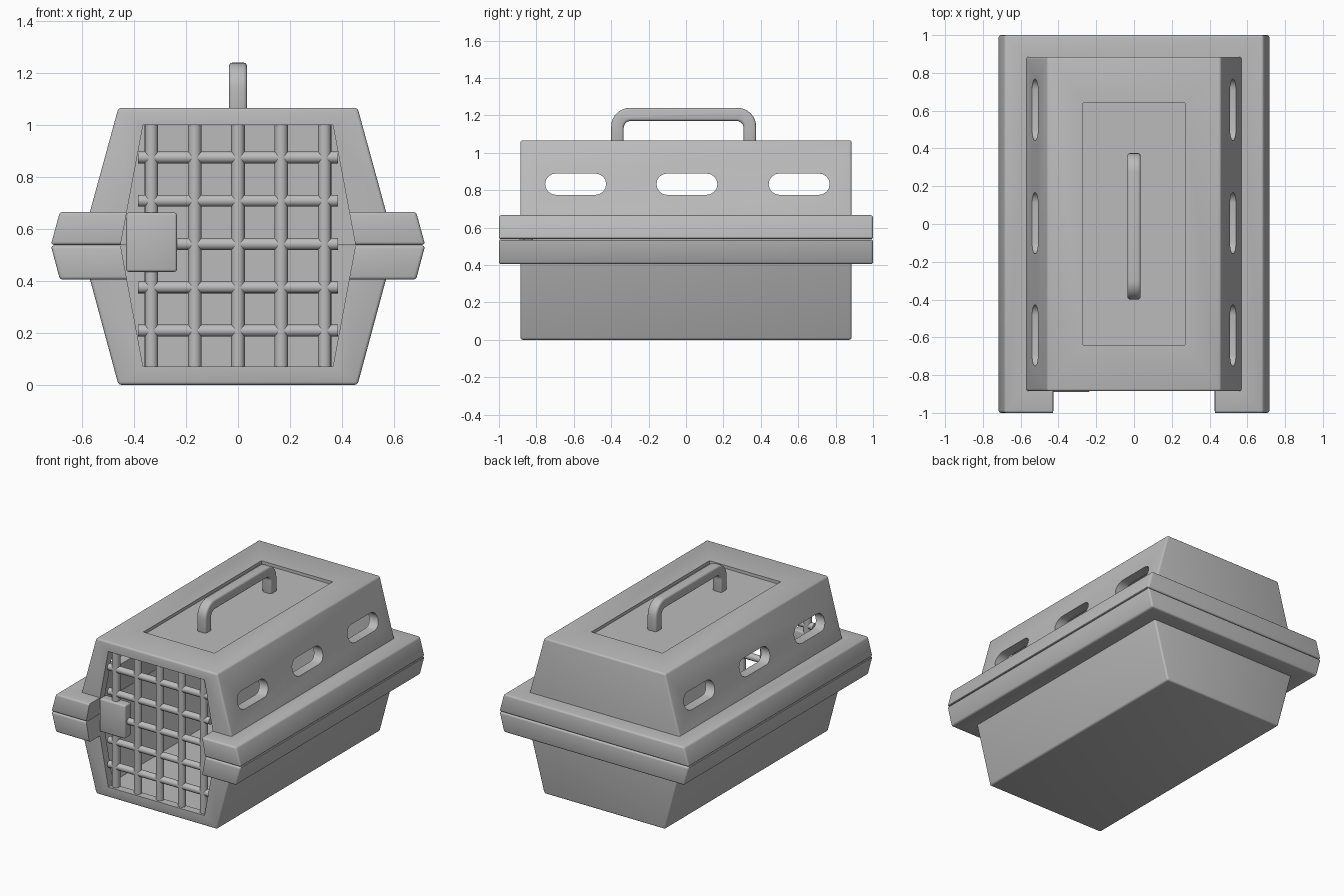
import bpy, bmesh, math
from mathutils import Vector, Matrix

if "Cube" in bpy.data.objects:
    bpy.data.objects.remove(bpy.data.objects["Cube"], do_unlink=True)

grey = bpy.data.materials.new("grey_plastic")
grey.use_nodes = True
colour = (0.5, 0.5, 0.5, 1)
grey.diffuse_color = colour
grey.node_tree.nodes["Principled BSDF"].inputs["Base Color"].default_value = colour

SEAM = 0.5375
FRONT, BACK = -0.885, 0.885


def add_object(name, bm):
    bmesh.ops.recalc_face_normals(bm, faces=bm.faces)
    mesh = bpy.data.meshes.new(name)
    bm.to_mesh(mesh)
    bm.free()
    mesh.materials.append(grey)
    obj = bpy.data.objects.new(name, mesh)
    bpy.context.collection.objects.link(obj)
    return obj


def prism(name, points, axis, start, end, bevel=0):
    """Extrude a flat outline along x (outline in y, z) or y (outline in x, z)."""
    def place(p, d):
        return (d, p[0], p[1]) if axis == "x" else (p[0], d, p[1])
    bm = bmesh.new()
    face = bm.faces.new([bm.verts.new(place(p, start)) for p in points])
    new = bmesh.ops.extrude_face_region(bm, geom=[face])["geom"]
    shift = Vector(place((0, 0), end - start))
    bmesh.ops.translate(bm, vec=shift, verts=[v for v in new if isinstance(v, bmesh.types.BMVert)])
    bmesh.ops.recalc_face_normals(bm, faces=bm.faces)
    if bevel:
        sharp = [e for e in bm.edges if e.calc_face_angle(0) > math.radians(35)]
        bmesh.ops.bevel(bm, geom=sharp, offset=bevel, segments=3, profile=0.5, affect="EDGES")
    return add_object(name, bm)


def select_only(obj):
    bpy.ops.object.select_all(action="DESELECT")
    obj.select_set(True)
    bpy.context.view_layer.objects.active = obj


def combine(obj, other, operation):
    mod = obj.modifiers.new("cut", "BOOLEAN")
    mod.operation, mod.object, mod.solver = operation, other, "EXACT"
    select_only(obj)
    bpy.ops.object.modifier_apply(modifier=mod.name)
    bpy.data.objects.remove(other, do_unlink=True)


def symmetric(half):
    """Mirror the right half of an outline across x = 0."""
    return half + [(-x, z) for x, z in reversed(half)]


def arc(cx, cz, r, a0, a1, n=8):
    angles = [math.radians(a0 + (a1 - a0) * i / n) for i in range(n + 1)]
    return [(cx + r * math.cos(a), cz + r * math.sin(a)) for a in angles]


def hollow(shell):
    """Cut the inside and the door opening out of a shell half."""
    inside = symmetric([(0.405, 0.055), (0.54, SEAM), (0.405, 1.01)])
    doorway = symmetric([(0.365, 0.07), (0.452, SEAM), (0.365, 1.0)])
    combine(shell, prism("cutter", inside, "y", -0.83, 0.83), "DIFFERENCE")
    combine(shell, prism("cutter", doorway, "y", -1.2, -0.7), "DIFFERENCE")


# Lower tub with its rim
tub = prism("lower_tub", symmetric([(0.46, 0), (0.6, 0.52)]), "y", FRONT, BACK, 0.012)
rim = prism("rim", symmetric([(0.685, 0.405), (0.72, SEAM - 0.001)]), "y", -1, 1, 0.012)
combine(tub, rim, "UNION")
hollow(tub)

# Upper cover with its rim
cover = prism("upper_cover", symmetric([(0.6, 0.555), (0.46, 1.066)]), "y", FRONT, BACK, 0.012)
rim = prism("rim", symmetric([(0.72, SEAM + 0.001), (0.685, 0.666)]), "y", -1, 1, 0.012)
combine(cover, rim, "UNION")
hollow(cover)

# Shallow panel recess in the roof
recess = prism("cutter", symmetric([(0.27, 1.045), (0.27, 1.2)]), "y", -0.64, 0.64)
combine(cover, recess, "DIFFERENCE")

# Three rounded vents through both side walls
vent_r, vent_z = 0.057, 0.832
for y in (-0.59, 0.005, 0.605):
    slot = arc(y + 0.106, vent_z, vent_r, -90, 90) + arc(y - 0.106, vent_z, vent_r, 90, 270)
    combine(cover, prism("cutter", slot, "x", -1, 1), "DIFFERENCE")

# Carrying handle
outer = [(0.375, 1.03)] + arc(0.275, 1.14, 0.1, 0, 90) + arc(-0.3, 1.14, 0.1, 90, 180) + [(-0.4, 1.03)]
inner = [(-0.333, 1.03)] + arc(-0.295, 1.132, 0.038, 180, 90) + arc(0.27, 1.132, 0.038, 90, 0) + [(0.308, 1.03)]
handle = prism("handle", outer + inner, "x", -0.035, 0.035)
soften = handle.modifiers.new("soften", "BEVEL")
soften.width, soften.segments, soften.limit_method = 0.014, 3, "ANGLE"
soften.angle_limit = math.radians(50)
select_only(handle)
bpy.ops.object.modifier_apply(modifier=soften.name)

# Barred door
bm = bmesh.new()
door_y, spacing = -0.845, 0.1665


def bar(centre, length, radius, turn):
    bmesh.ops.create_cone(bm, cap_ends=True, segments=16, radius1=radius, radius2=radius, depth=length,
                          matrix=Matrix.Translation(centre) @ turn)


for i in range(-2, 3):
    bar((i * spacing, door_y, 0.535), 0.94, 0.026, Matrix())
    bar((0, door_y, 0.542 + i * spacing), 0.77, 0.023, Matrix.Rotation(math.pi / 2, 4, "Y"))
door = add_object("door_bars", bm)

# Door latch
latch_outline = [(-0.43, 0.435), (-0.235, 0.435), (-0.235, 0.663), (-0.43, 0.663)]
latch = prism("door_latch", latch_outline, "y", -0.89, -0.82, 0.01)

for part in (tub, cover, handle, door, latch):
    select_only(part)
    bpy.ops.object.shade_smooth_by_angle(angle=math.radians(35))
